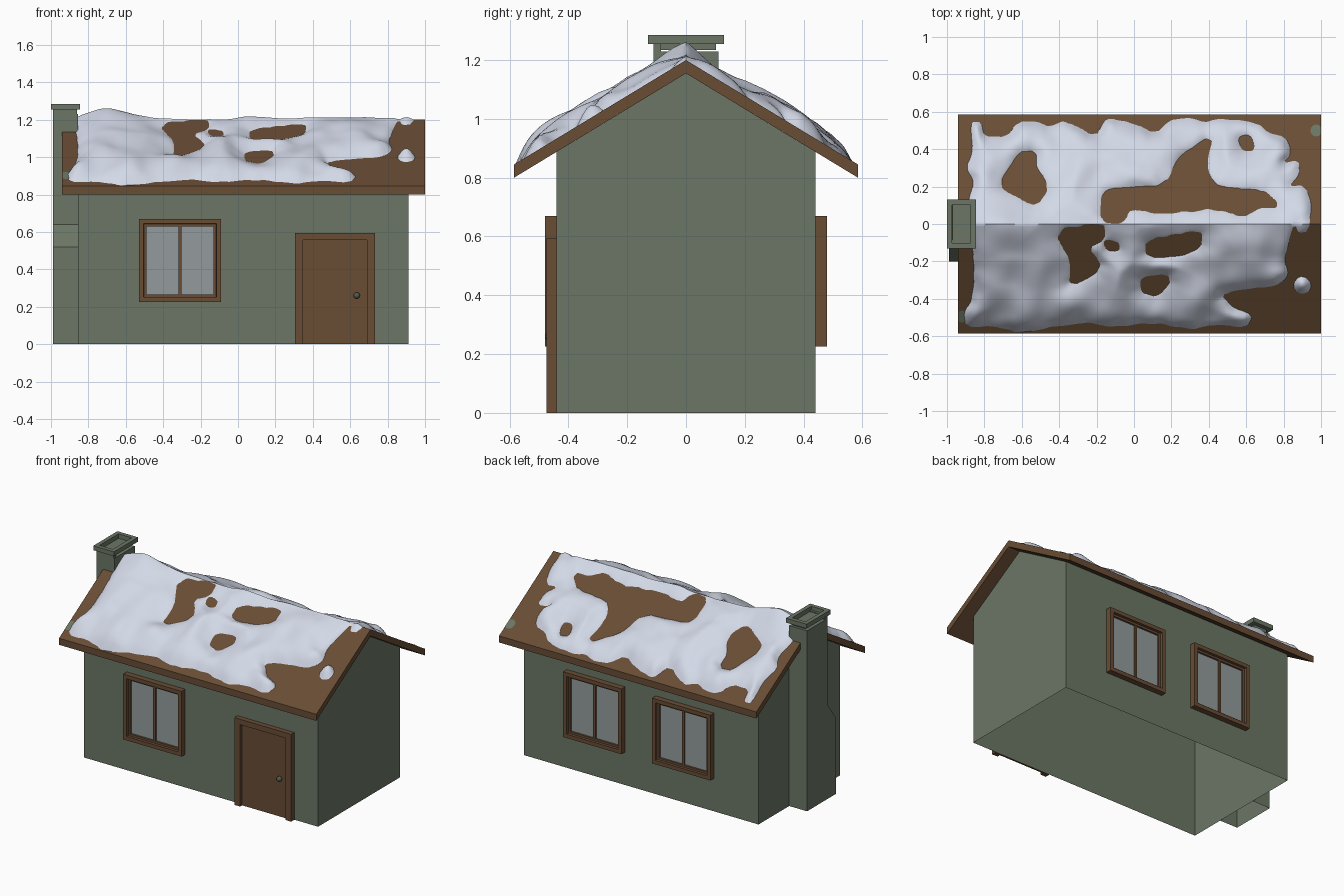
import bpy, bmesh, math
from mathutils import Vector, noise

cube = bpy.data.objects.get("Cube")
if cube:
    bpy.data.objects.remove(cube)


def material(name, *rgb):
    m = bpy.data.materials.new(name)
    m.use_nodes = True
    m.diffuse_color = (*rgb, 1)
    bsdf = m.node_tree.nodes["Principled BSDF"]
    bsdf.inputs["Base Color"].default_value = (*rgb, 1)
    bsdf.inputs["Roughness"].default_value = 0.9
    return m


GREEN = material("wall green", 0.146, 0.18, 0.128)
BROWN = material("wood brown", 0.138, 0.074, 0.035)
GLASS = material("glass grey", 0.295, 0.33, 0.335)
SNOW = material("snow white", 0.65, 0.69, 0.8)
METAL = material("knob dark", 0.085, 0.105, 0.09)


def finish(name, bm, *mats):
    mesh = bpy.data.meshes.new(name)
    bm.to_mesh(mesh)
    bm.free()
    for m in mats:
        mesh.materials.append(m)
    ob = bpy.data.objects.new(name, mesh)
    bpy.context.collection.objects.link(ob)
    return ob


def smooth(ob, angle):
    bpy.ops.object.select_all(action="DESELECT")
    ob.select_set(True)
    bpy.context.view_layer.objects.active = ob
    bpy.ops.object.shade_smooth_by_angle(angle=math.radians(angle))


def prism(name, profile, x0, x1, mat, open_bottom=False):
    """Extrude a (y, z) outline along x."""
    bm = bmesh.new()
    face = bm.faces.new([bm.verts.new((x0, y, z)) for y, z in profile])
    ext = bmesh.ops.extrude_face_region(bm, geom=[face], use_keep_orig=True)
    verts = [g for g in ext["geom"] if isinstance(g, bmesh.types.BMVert)]
    bmesh.ops.translate(bm, verts=verts, vec=(x1 - x0, 0, 0))
    bmesh.ops.recalc_face_normals(bm, faces=bm.faces)
    if open_bottom:
        floor = [f for f in bm.faces if f.calc_center_median().z < 0.001]
        bmesh.ops.delete(bm, geom=floor, context="FACES_ONLY")
    return finish(name, bm, mat)


def box_bm(lo, hi):
    bm = bmesh.new()
    bmesh.ops.create_cube(bm, size=1)
    for v in bm.verts:
        v.co = [a + (b - a) * (c + 0.5) for a, b, c in zip(lo, hi, v.co)]
    return bm


def box(name, lo, hi, mat):
    return finish(name, box_bm(lo, hi), mat)


def sink(bm, face, width, depth):
    """Leave a flat rim, then push the middle straight in."""
    for thickness in (width, 0.0005):
        bmesh.ops.inset_region(bm, faces=[face], thickness=thickness, use_even_offset=True)
    step = face.normal * -depth
    for v in face.verts:
        v.co += step


# House walls, open underneath
WALL, APEX, SLOPE = 0.44, 1.155, 0.607
EAVE = APEX - SLOPE * WALL
prism("walls", [(-WALL, 0), (WALL, 0), (WALL, EAVE), (0, APEX), (-WALL, EAVE)],
      -0.855, 0.912, GREEN, True)

# Roof slab
prism("roof", [(-0.585, 0.845), (0, 1.2), (0.585, 0.845), (0.585, 0.8), (0, APEX), (-0.585, 0.8)],
      -0.94, 1.0, BROWN)

# Chimney with one sloped shoulder, and a hollow cap
prism("chimney", [(-0.2, 0), (0.11, 0), (0.11, 1.23), (-0.11, 1.23), (-0.11, 0.64), (-0.2, 0.52)],
      -0.99, -0.855, GREEN, True)
prism("chimney_neck_front", [(-0.11, 1.23), (-0.085, 1.23), (-0.085, 1.26), (-0.11, 1.26)],
      -0.99, -0.86, GREEN)
bm = box_bm((-1.0, -0.13, 1.225), (-0.845, 0.13, 1.285))
for v in bm.verts:
    if v.co.z < 1.25:
        v.co.z = 1.255
sink(bm, max(bm.faces, key=lambda f: f.calc_center_median().z), 0.028, 0.05)
finish("chimney_cap", bm, GREEN)


# Windows: stepped frame, glass pane and centre bar
def window(name, x, side):
    y = sorted((side * 0.441, side * 0.48))
    bm = box_bm((x - 0.22, y[0], 0.225), (x + 0.22, y[1], 0.67))
    pane = max(bm.faces, key=lambda f: f.calc_center_median().y * side)
    sink(bm, pane, 0.026, 0.018)
    sink(bm, pane, 0.014, 0.012)
    pane.material_index = 1
    finish(name + "_frame", bm, BROWN, GLASS)
    y = sorted((side * 0.448, side * 0.46))
    box(name + "_bar", (x - 0.009, y[0], 0.26), (x + 0.009, y[1], 0.635), BROWN)


window("front_window", -0.31, -1)
window("back_left_window", 0.37, 1)
window("back_right_window", -0.30, 1)

# Door
box("door_panel", (0.34, -0.453, 0), (0.7, -0.441, 0.57), BROWN)
for name, x in (("left_jamb", 0.69), ("right_jamb", 0.305)):
    box("door_" + name, (x, -0.475, 0), (x + 0.043, -0.441, 0.595), BROWN)
box("door_lintel", (0.305, -0.475, 0.558), (0.733, -0.441, 0.595), BROWN)
bm = bmesh.new()
bmesh.ops.create_uvsphere(bm, u_segments=16, v_segments=8, radius=0.017)
bmesh.ops.translate(bm, verts=bm.verts, vec=(0.635, -0.462, 0.26))
smooth(finish("door_knob", bm, METAL), 60)

# Snow outline and bare patches, in hundredths, seen in plan
OUTLINE = [(-88, 0), (-88, 14), (-85, 22), (-89, 30), (-86, 40), (-87, 54), (-82, 54),
           (-80, 46), (-68, 46), (-62, 54), (-52, 55), (-45, 52), (-36, 55), (-21, 46),
           (-14, 57), (-4, 54), (12, 48), (19, 55), (27, 57), (38, 54), (46, 56),
           (66, 54), (72, 48), (80, 47), (84, 38), (79, 32), (88, 34), (88, 26),
           (82, 20), (91, 20), (95, 10), (93, -4), (88, -5), (86, 1), (83, -6), (80, -20),
           (83, -28), (75, -33), (54, -35), (46, -38), (52, -44), (63, -49), (60, -55),
           (43, -53), (30, -56), (9, -52), (-8, -55), (-29, -52), (-60, -58), (-77, -54),
           (-90, -55), (-91, -47), (-86, -40), (-85, -20)]
BARE = [
    [(-61, 38), (-53, 39), (-52, 28), (-46, 20), (-52, 10), (-61, 14), (-72, 21)],
    [(-17, 17), (-5, 19), (17, 20), (25, 37), (42, 47), (38, 32), (42, 21), (54, 18), (68, 18),
     (78, 10), (67, 9), (57, 4), (46, 9), (14, 6), (-2, 9), (-6, 1), (-17, 2)],
    [(56, 46), (62, 47), (64, 40), (58, 40)],
    [(-42, -4), (-17, 0), (-16, -8), (-25, -13), (-17, -24), (-34, -33), (-33, -20)],
    [(-16, -9), (-9, -10), (-8, -14), (-14, -14)],
    [(7, -9), (36, -4), (35, -12), (25, -17), (7, -17)],
    [(4, -29), (18, -27), (19, -32), (12, -38), (4, -36)],
]


def rounded(poly):
    """Cut the corners of an outline once."""
    out = []
    for a, b in zip(poly, poly[1:] + poly[:1]):
        a, b = Vector(a), Vector(b)
        out += [tuple(a.lerp(b, t)) for t in (0.2, 0.8)]
    return out


OUTLINE = rounded(OUTLINE)
BARE = [rounded(p) for p in BARE]


def inside_distance(poly, x, y):
    """Signed distance to an outline, positive inside."""
    best, inside = 1e9, False
    for (ax, ay), (bx, by) in zip(poly, poly[1:] + poly[:1]):
        dx, dy = bx - ax, by - ay
        t = ((x - ax) * dx + (y - ay) * dy) / (dx * dx + dy * dy)
        t = min(1, max(0, t))
        best = min(best, math.hypot(x - ax - t * dx, y - ay - t * dy))
        if (ay > y) != (by > y) and x < ax + (y - ay) * dx / dy:
            inside = not inside
    return (best if inside else -best) / 100


def snow_depth(x, y):
    px, py = x * 100, y * 100
    ragged = 0.008 * noise.noise(Vector((x, y, 2)) * 14)
    edge = max(inside_distance(OUTLINE, px, py) + 0.003, 0.043 - math.hypot(x - 0.9, y + 0.33))
    edge += ragged
    bare = min(-inside_distance(p, px, py) for p in BARE) - 0.006 + ragged
    if min(edge, bare) < 0:
        return max(min(edge, bare), -0.02)
    lumps = 1 + 0.8 * noise.noise(Vector((x, y, 0)) * 6)
    height = 0.022 + 0.038 * min(1, abs(y) / 0.2)
    drift = 0.05 * math.exp(-((x + 0.7) ** 2 + y * y) / 0.015)
    return (height * lumps + drift) * (1 - math.exp(-edge / 0.035)) * (1 - math.exp(-bare / 0.08))


# Snow blanket: rises out of the roof inside the outline
bm = bmesh.new()
bmesh.ops.create_grid(bm, x_segments=140, y_segments=86, size=1)
hidden = set()
for v in bm.verts:
    x, y = v.co.x * 0.95 + 0.01, v.co.y * 0.58
    depth = snow_depth(x, y)
    if depth <= -0.0199:
        hidden.add(v)
    v.co = (x, y, 1.2 - SLOPE * abs(y) + depth)
bmesh.ops.delete(bm, geom=[f for f in bm.faces if all(v in hidden for v in f.verts)], context="FACES")
smooth(finish("snow", bm, SNOW), 50)

# Small moss spots near two roof corners
for name, x, y in (("front_moss", -0.92, -0.495), ("back_moss", 0.975, 0.5)):
    bm = bmesh.new()
    bmesh.ops.create_circle(bm, cap_ends=True, segments=12, radius=0.032)
    for v in bm.verts:
        v.co.x = min(0.999, max(-0.939, v.co.x + x))
        v.co.y += y
        v.co.z = 1.203 - SLOPE * abs(v.co.y)
    finish(name, bm, GREEN)
